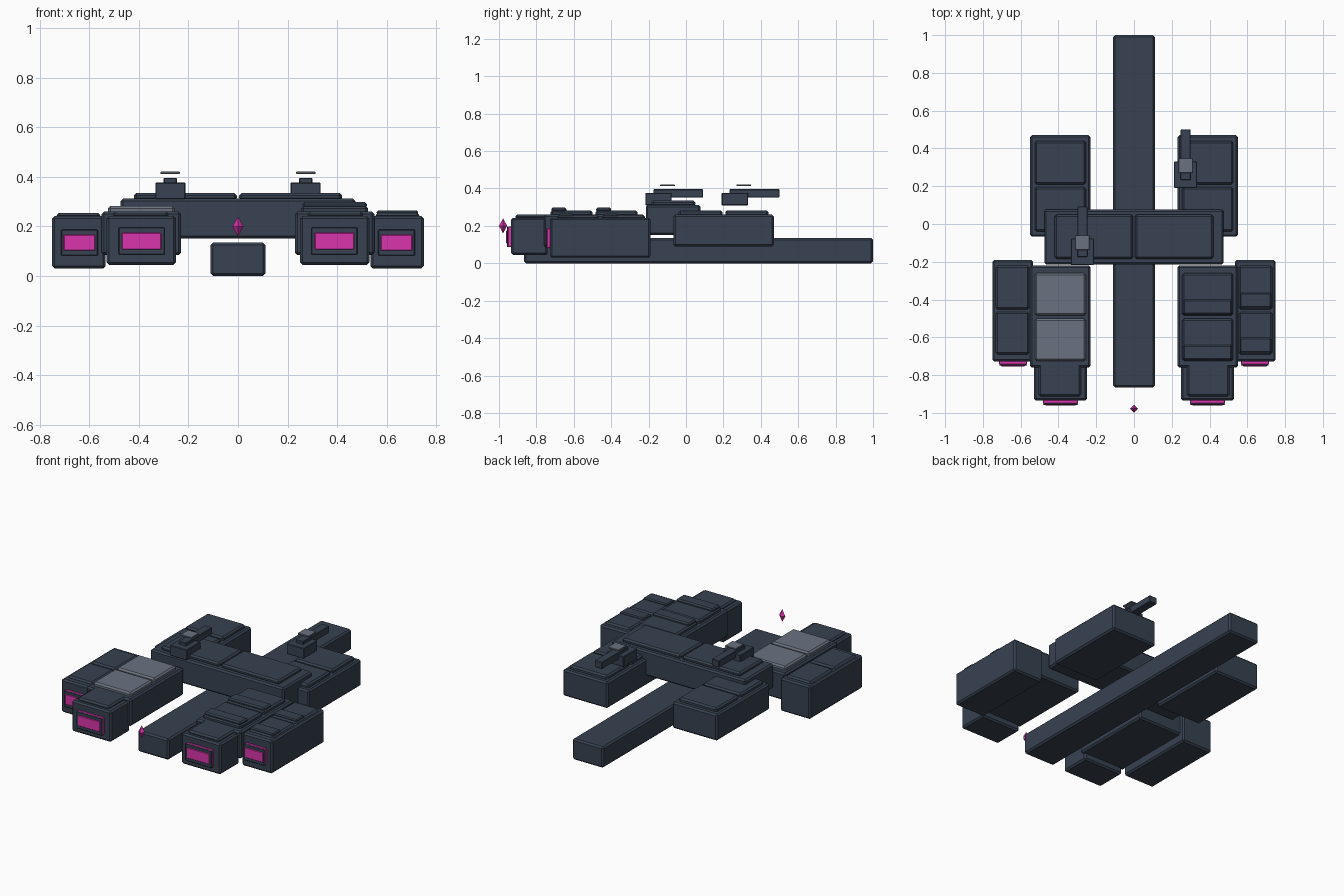
import bpy, bmesh

if "Cube" in bpy.data.objects:
    bpy.data.objects.remove(bpy.data.objects["Cube"])


def material(name, rgb):
    m = bpy.data.materials.new(name)
    m.diffuse_color = (*rgb, 1)
    m.use_nodes = True
    m.node_tree.nodes["Principled BSDF"].inputs["Base Color"].default_value = m.diffuse_color
    return m


HULL = material("slate hull", (0.038, 0.054, 0.082))
GREY = material("grey panel", (0.147, 0.168, 0.216))
PINK = material("magenta glow", (0.70, 0.035, 0.42))


def box(name, x, y, z, mat=HULL, bevel=0.01):
    """Bevelled box given by its (low, high) range on each axis."""
    x = sorted(x)
    bm = bmesh.new()
    bmesh.ops.create_cube(bm, size=1)
    for v in bm.verts:
        v.co = [r[0] if c < 0 else r[1] for c, r in zip(v.co, (x, y, z))]
    if bevel:
        bmesh.ops.bevel(bm, geom=bm.edges[:], offset=bevel, segments=1,
                        affect='EDGES', clamp_overlap=True)
    bmesh.ops.recalc_face_normals(bm, faces=bm.faces[:])
    mesh = bpy.data.meshes.new(name)
    bm.to_mesh(mesh)
    bm.free()
    mesh.materials.append(mat)
    ob = bpy.data.objects.new(name, mesh)
    bpy.context.collection.objects.link(ob)
    return ob


def thruster(name, s, cx, cz, w, h, y):
    """Glowing slab, dark surround and bright screen on a front face."""
    def part(suffix, hw, hh, y0, y1, mat):
        box(name + suffix, (s * (cx - hw), s * (cx + hw)), (y0, y1),
            (cz - hh, cz + hh), mat, 0.003)
    part("_glow_slab", w / 2, h / 2, y - 0.016, y + 0.01, PINK)
    part("_surround", w / 2, h / 2, y - 0.023, y - 0.016, HULL)
    part("_screen", w * 0.43, h * 0.31, y - 0.027, y - 0.018, PINK)


# Long central keel and raised cross bridge
box("keel", (-0.11, 0.11), (-0.865, 1.0), (0, 0.135))
box("bridge", (-0.475, 0.475), (-0.215, 0.077), (0.152, 0.312))

for s, side in ((-1, "left"), (1, "right")):
    def X(a, b):
        return (s * a, s * b)

    box(f"{side}_bridge_plate", X(0.005, 0.42), (-0.185, 0.05), (0.305, 0.335))

    # Rear pod
    box(f"{side}_rear_pod", X(0.23, 0.55), (-0.067, 0.47), (0.09, 0.26))
    for i, y in enumerate(((-0.04, 0.195), (0.21, 0.44))):
        box(f"{side}_rear_plate_{i}", X(0.255, 0.525), y, (0.25, 0.283))

    # Inner front pod with its nose
    box(f"{side}_inner_pod", X(0.23, 0.55), (-0.76, -0.22), (0.085, 0.26))
    box(f"{side}_nose", X(0.25, 0.53), (-0.935, -0.74), (0.045, 0.243))
    box(f"{side}_nose_plate", X(0.28, 0.505), (-0.912, -0.74), (0.235, 0.26))
    for i, y in enumerate(((-0.725, -0.5), (-0.485, -0.26))):
        box(f"{side}_inner_plate_{i}", X(0.255, 0.525), y, (0.25, 0.283),
            GREY if s < 0 else HULL)
        if s > 0:
            box(f"inner_rib_{i}", (0.26, 0.52), (y[0] + 0.005, y[0] + 0.085),
                (0.275, 0.298), HULL, 0.008)
    thruster(f"{side}_nose", s, 0.389, 0.141, 0.185, 0.11, -0.935)

    # Outer front pod
    box(f"{side}_outer_pod", X(0.535, 0.75), (-0.727, -0.19), (0.03, 0.243))
    for i, y in enumerate(((-0.69, -0.465), (-0.452, -0.22))):
        box(f"{side}_outer_plate_{i}", X(0.555, 0.732), y, (0.235, 0.255))
        if s > 0:
            box(f"outer_rib_{i}", (0.56, 0.727), (y[0] + 0.008, y[0] + 0.088),
                (0.248, 0.265), HULL, 0.006)
    thruster(f"{side}_outer", s, 0.64, 0.135, 0.148, 0.105, -0.727)

    # Small turret: base, barrel and hovering cap
    dy = 0.0 if s < 0 else 0.408
    box(f"{side}_turret_base", X(0.212, 0.334), (-0.217 + dy, -0.077 + dy),
        (0.31, 0.377), HULL, 0.003)
    box(f"{side}_turret_barrel", X(0.247, 0.3), (-0.175 + dy, 0.092 + dy),
        (0.352, 0.396), HULL, 0.003)
    box(f"{side}_turret_cap", X(0.235, 0.313), (-0.138 + dy, -0.06 + dy),
        (0.412, 0.421), GREY, 0.002)

# Floating gem ahead of the keel
bpy.ops.mesh.primitive_cone_add(vertices=4, radius1=0.022, radius2=0,
                                depth=0.04, end_fill_type='NOTHING',
                                location=(0, 0, 0))
gem = bpy.context.object
gem.name = "beacon_gem"
for v in gem.data.vertices:
    v.co.z += 0.02
gem.location = (0, -0.978, 0.2)
gem.data.materials.append(PINK)
mirror = gem.modifiers.new("mirror", 'MIRROR')
mirror.use_axis = (False, False, True)
